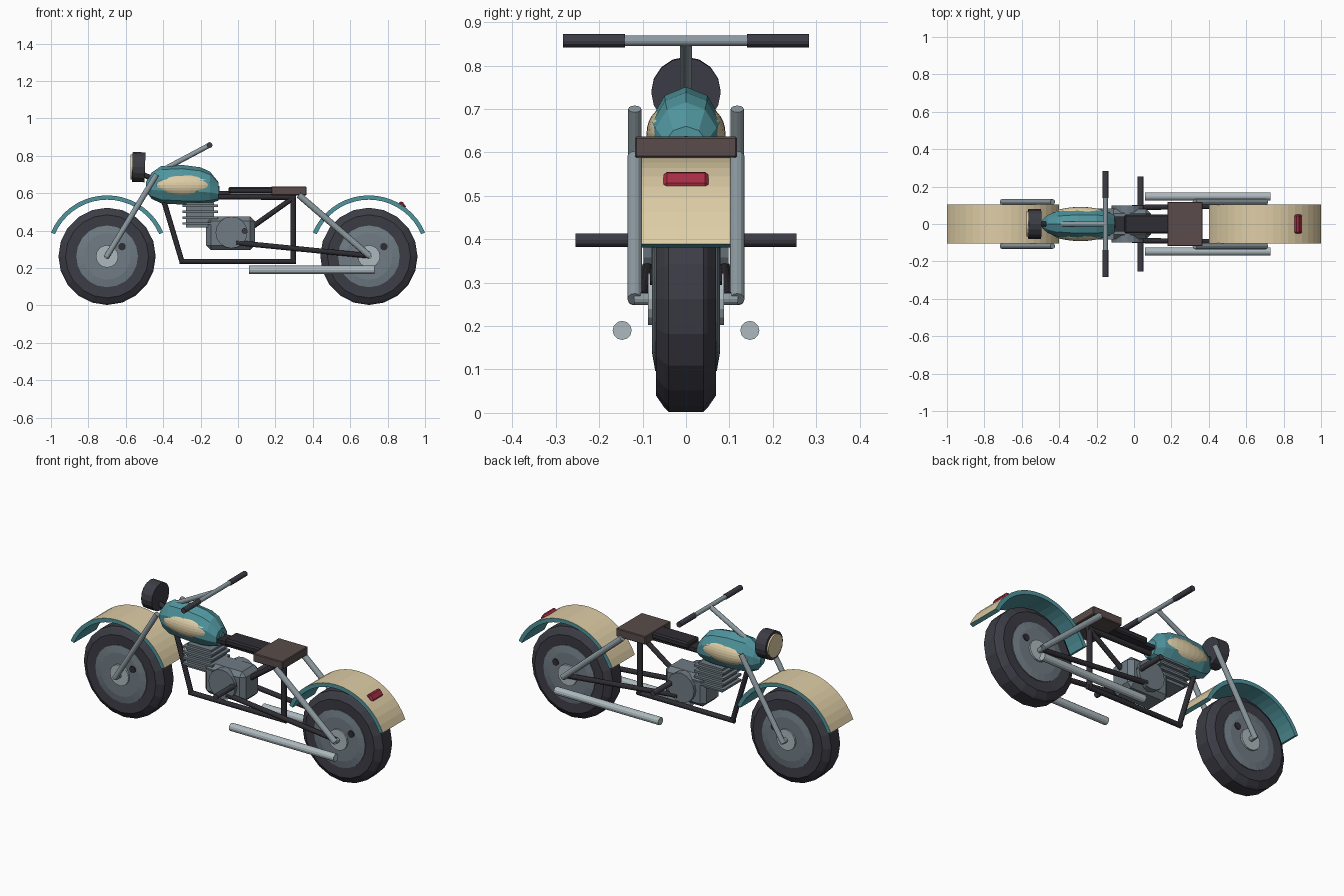
import bpy, bmesh, math
from mathutils import Vector, Matrix

if "Cube" in bpy.data.objects:
    bpy.data.objects.remove(bpy.data.objects["Cube"])

def mat(name, r, g, b):
    m = bpy.data.materials.new(name)
    m.diffuse_color = (r, g, b, 1)
    m.use_nodes = True
    m.node_tree.nodes["Principled BSDF"].inputs["Base Color"].default_value = m.diffuse_color
    return m

TEAL = mat("teal paint", 0.08, 0.30, 0.34)
CREAM = mat("cream paint", 0.73, 0.61, 0.38)
RUBBER = mat("dark rubber", 0.045, 0.045, 0.06)
BLACK = mat("black frame", 0.028, 0.026, 0.033)
GREY = mat("engine grey", 0.16, 0.20, 0.23)
STEEL = mat("steel", 0.27, 0.33, 0.36)
CHROME = mat("bright chrome", 0.42, 0.49, 0.52)
BROWN = mat("brown leather", 0.10, 0.073, 0.07)
RED = mat("red lens", 0.38, 0.025, 0.055)

def finish(name, bm, *mats):
    bmesh.ops.recalc_face_normals(bm, faces=bm.faces)
    me = bpy.data.meshes.new(name)
    bm.to_mesh(me)
    bm.free()
    for m in mats:
        me.materials.append(m)
    ob = bpy.data.objects.new(name, me)
    bpy.context.collection.objects.link(ob)
    return ob

def rod(name, a, b, r, m, sides=12):
    a, b = Vector(a), Vector(b)
    bm = bmesh.new()
    rot = (b - a).to_track_quat('Z', 'Y').to_matrix().to_4x4()
    bmesh.ops.create_cone(bm, cap_ends=True, segments=sides, radius1=r, radius2=r,
                          depth=(b - a).length, matrix=Matrix.Translation((a + b) / 2) @ rot)
    return finish(name, bm, m)

def box(name, lo, hi, m, bevel=0.0, tilt=0.0):
    lo, hi = Vector(lo), Vector(hi)
    bm = bmesh.new()
    bmesh.ops.create_cube(bm, size=1, matrix=Matrix.Diagonal((*(hi - lo), 1)))
    if bevel:
        bmesh.ops.bevel(bm, geom=bm.edges[:], offset=bevel, segments=1, affect='EDGES')
    bm.transform(Matrix.Translation((lo + hi) / 2) @ Matrix.Rotation(tilt, 4, 'Y'))
    return finish(name, bm, m)

def loft(name, rings, m, closed=False):
    """Skin rings of points; cap the ends unless closed."""
    bm = bmesh.new()
    vs = [[bm.verts.new(p) for p in ring] for ring in rings]
    n = len(vs[0])
    pairs = list(zip(vs, vs[1:])) + ([(vs[-1], vs[0])] if closed else [])
    for r0, r1 in pairs:
        for i in range(n):
            j = (i + 1) % n
            bm.faces.new((r0[i], r0[j], r1[j], r1[i]))
    if not closed:
        bm.faces.new(vs[0])
        bm.faces.new(vs[-1])
    return finish(name, bm, m)

def lathe_y(name, cx, cz, profile, m, sides=20):
    """Revolve (radius, y) points around the y axis."""
    ang = [2 * math.pi * i / sides for i in range(sides)]
    return loft(name, [[(cx + r * math.cos(a), y, cz + r * math.sin(a)) for a in ang]
                       for r, y in profile], m)

AX_Z = 0.262

# wheels, fenders
for label, cx in (("front", -0.70), ("rear", 0.70)):
    half = [(0.16, 0.066), (0.222, 0.069), (0.25, 0.05)]
    tyre = half + [(0.26, 0.04), (0.26, -0.04)] + [(r, -y) for r, y in reversed(half)]
    lathe_y(label + "_tyre", cx, AX_Z, tyre, RUBBER)
    rim = [(0.165, 0.071), (0.125, 0.078)]
    lathe_y(label + "_rim", cx, AX_Z, [(r, -y) for r, y in reversed(rim)] + rim, GREY)
    rod(label + "_hub", (cx, -0.088, AX_Z), (cx, 0.088, AX_Z), 0.06, CHROME, 16)
    rod(label + "_axle", (cx, -0.12, AX_Z), (cx, 0.12, AX_Z), 0.014, STEEL)
    rod(label + "_wheel_bolt", (cx + 0.08, -0.083, AX_Z + 0.052),
        (cx + 0.08, 0.083, AX_Z + 0.052), 0.02, BLACK)
    # fender: arc of flat sections, outer faces cream
    bm = bmesh.new()
    prev = None
    N = 18
    for i in range(N + 1):
        a = math.radians(23 + 134 * i / N)
        ring = [bm.verts.new((cx + r * math.cos(a), y, AX_Z + r * math.sin(a)))
                for r, y in ((0.326, -0.103), (0.326, 0.103), (0.303, 0.103), (0.303, -0.103))]
        if prev:
            for k in range(4):
                j = (k + 1) % 4
                f = bm.faces.new((prev[k], prev[j], ring[j], ring[k]))
                f.material_index = 1 if k == 0 else 0
        if i in (0, N):
            bm.faces.new(ring)
        prev = ring
    finish(label + "_fender", bm, TEAL, CREAM)

# tail light
box("tail_light", (0.862, -0.052, 0.51), (0.892, 0.052, 0.555), RED, 0.008, math.radians(-35))

# mirrored rods: forks, rear struts, exhausts, chain stays
for side, s in (("left", -1), ("right", 1)):
    rod(side + "_fork", (-0.705, s * 0.118, 0.256), (-0.435, s * 0.118, 0.70), 0.015, STEEL)
    rod(side + "_rear_strut", (0.325, s * 0.118, 0.59), (0.705, s * 0.118, 0.262), 0.017, STEEL)
    rod(side + "_exhaust", (0.06, s * 0.147, 0.19), (0.73, s * 0.147, 0.19), 0.022, CHROME)
    rod(side + "_chain_stay", (-0.01, s * 0.088, 0.335), (0.70, s * 0.098, 0.265), 0.014, BLACK)
    rod(side + "_grip", (-0.152, s * 0.14, 0.857), (-0.152, s * 0.283, 0.857), 0.0155, RUBBER)
    # cream oval on the tank side
    bm = bmesh.new()
    bmesh.ops.create_uvsphere(bm, u_segments=24, v_segments=12, radius=1,
                              matrix=Matrix.Translation((-0.287, s * 0.05, 0.643))
                              @ Matrix.Diagonal((0.152, 0.041, 0.058, 1)))
    finish(side + "_tank_panel", bm, CREAM)

# centre frame
for name, a, b, r in (
        ("down_tube", (-0.40, 0, 0.57), (-0.30, 0, 0.235), 0.014),
        ("bottom_rail", (-0.312, 0, 0.235), (0.31, 0, 0.235), 0.014),
        ("seat_post", (0.295, 0, 0.235), (0.295, 0, 0.59), 0.015),
        ("top_rail", (-0.14, 0, 0.582), (0.31, 0, 0.578), 0.015),
        ("frame_brace", (0.07, 0, 0.415), (0.295, 0, 0.575), 0.014)):
    rod(name, a, b, r, BLACK)
rod("foot_pegs", (0.035, -0.255, 0.398), (0.035, 0.255, 0.398), 0.0155, RUBBER)

# fuel tank: x, centre z, half width, half height
sections = [(-0.492, 0.635, 0.022, 0.025), (-0.462, 0.64, 0.05, 0.07), (-0.41, 0.645, 0.072, 0.10),
            (-0.30, 0.645, 0.084, 0.106), (-0.20, 0.638, 0.082, 0.10), (-0.15, 0.63, 0.074, 0.085),
            (-0.105, 0.61, 0.05, 0.05)]
loft("fuel_tank", [[(x, w * math.sin(k * math.pi / 5), z + h * math.cos(k * math.pi / 5))
                    for k in range(10)] for x, z, w, h in sections], TEAL)
rod("tank_rear_boss", (-0.12, 0, 0.62), (-0.098, 0, 0.62), 0.018, TEAL)

# engine
box("crankcase", (-0.17, -0.08, 0.295), (0.09, 0.08, 0.475), GREY, 0.025)
rod("engine_cover", (-0.035, -0.098, 0.39), (-0.035, 0.098, 0.39), 0.085, GREY, 16)
box("engine_cylinder", (-0.278, -0.065, 0.415), (-0.127, 0.065, 0.55), GREY)
for i in range(4):
    z = 0.437 + i * 0.032
    box("cooling_fin_%d" % (i + 1), (-0.298, -0.082, z - 0.006), (-0.108, 0.082, z + 0.006), GREY)

# seat
box("seat_nose", (-0.05, -0.052, 0.598), (0.34, 0.052, 0.634), BLACK, 0.008)
box("seat_nose_mount", (-0.13, -0.04, 0.592), (-0.04, 0.04, 0.612), BLACK)
box("seat", (0.178, -0.118, 0.588), (0.367, 0.118, 0.636), BROWN, 0.004)

# handlebar
rod("handlebar_stem", (-0.40, 0, 0.725), (-0.152, 0, 0.857), 0.0135, STEEL)
rod("handlebar", (-0.152, -0.15, 0.857), (-0.152, 0.15, 0.857), 0.0125, STEEL)

# headlight
rod("headlight", (-0.565, 0, 0.74), (-0.497, 0, 0.738), 0.08, RUBBER, 16)
rod("headlight_lens", (-0.574, 0, 0.74), (-0.564, 0, 0.74), 0.066, CREAM, 16)
rod("headlight_bracket", (-0.51, 0, 0.70), (-0.44, 0, 0.67), 0.014, BLACK)
